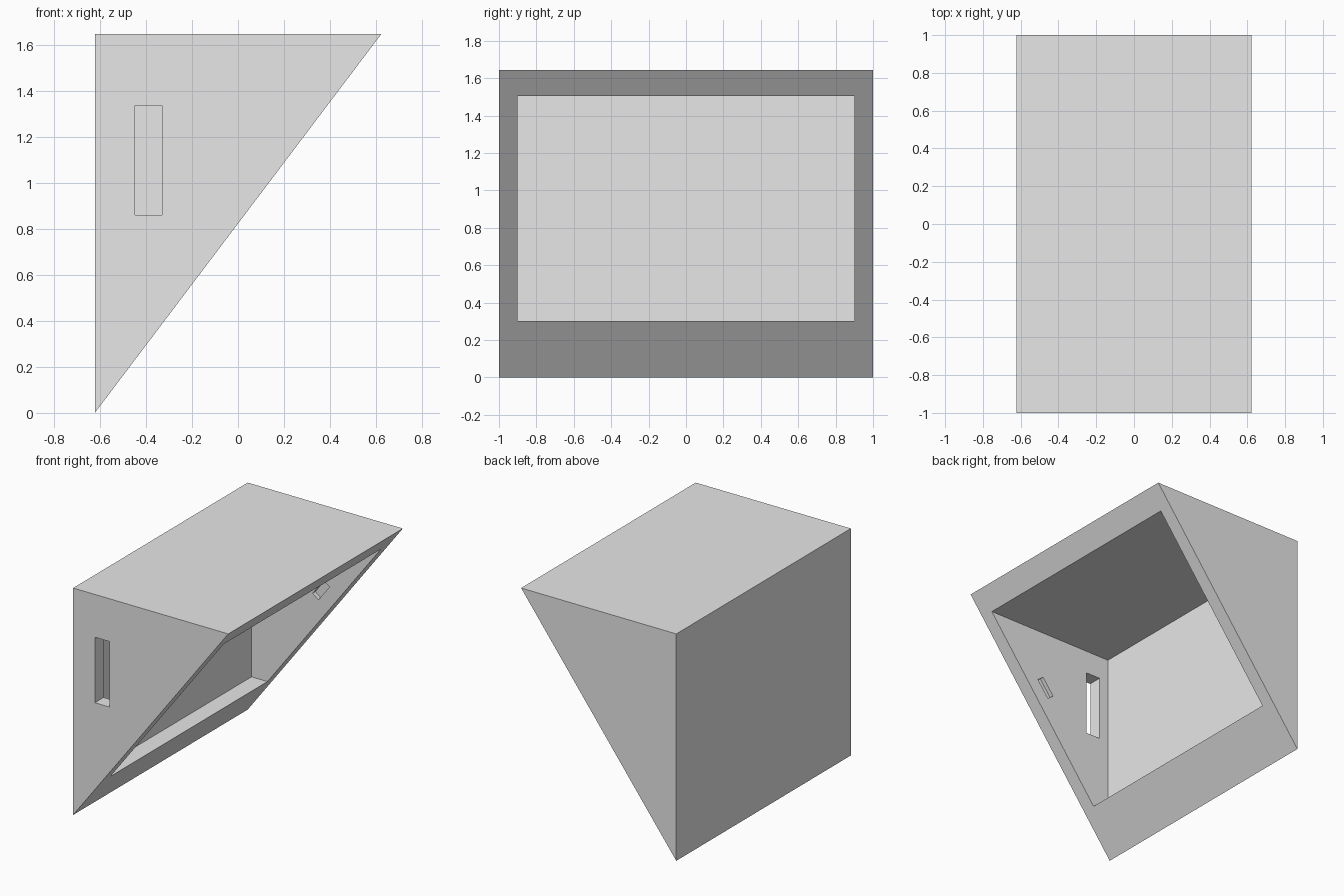
import bpy
import bmesh
from math import atan2
from mathutils import Matrix, Vector

HALF_X, HALF_Y, TOP = 0.622, 1.0, 1.645
SLOPE = atan2(TOP, 2 * HALF_X)

old = bpy.data.objects.get("Cube")
if old:
    bpy.data.objects.remove(old)

grey = bpy.data.materials.new("light_grey")
grey.use_nodes = True
grey.diffuse_color = (0.8, 0.8, 0.8, 1)
for node in grey.node_tree.nodes:
    if node.type == "BSDF_PRINCIPLED":
        node.inputs["Base Color"].default_value = grey.diffuse_color


def add_object(name, bm):
    bmesh.ops.recalc_face_normals(bm, faces=bm.faces)
    mesh = bpy.data.meshes.new(name)
    bm.to_mesh(mesh)
    bm.free()
    mesh.materials.append(grey)
    obj = bpy.data.objects.new(name, mesh)
    bpy.context.collection.objects.link(obj)
    return obj


def box(name, low, high, turn=0):
    """Box between two corners, turned about its own centre in the xz plane."""
    low, high = Vector(low), Vector(high)
    bm = bmesh.new()
    bmesh.ops.create_cube(bm, size=1, matrix=(
        Matrix.Translation((low + high) / 2)
        @ Matrix.Rotation(-turn, 4, "Y")
        @ Matrix.Diagonal((*(high - low), 1))))
    return add_object(name, bm)


def cut(target, cutter):
    cutter.hide_render = True
    mod = target.modifiers.new(cutter.name, "BOOLEAN")
    mod.operation, mod.solver, mod.object = "DIFFERENCE", "EXACT", cutter
    bpy.context.view_layer.objects.active = target
    bpy.ops.object.modifier_apply(modifier=mod.name)
    bpy.data.objects.remove(cutter)


# Triangular wedge housing, extruded along y
bm = bmesh.new()
profile = [(-HALF_X, 0), (HALF_X, TOP), (-HALF_X, TOP)]
face = bm.faces.new([bm.verts.new((x, -HALF_Y, z)) for x, z in profile])
side = bmesh.ops.extrude_face_region(bm, geom=[face])
bmesh.ops.translate(bm, vec=(0, 2 * HALF_Y, 0),
                    verts=[v for v in side["geom"] if isinstance(v, bmesh.types.BMVert)])
housing = add_object("wedge_housing", bm)

# Open cavity behind the sloping face
cut(housing, box("cavity", (-0.522, -0.9, 0.302), (1, 0.9, 1.505)))

# Slot through the front wall
cut(housing, box("front_slot", (-0.448, -1.1, 0.86), (-0.33, -0.85, 1.335)))

# Small slanted notches in both inner side walls
cut(housing, box("side_notches", (-0.037, -0.93, 1.051), (0.109, 0.93, 1.109), SLOPE))
